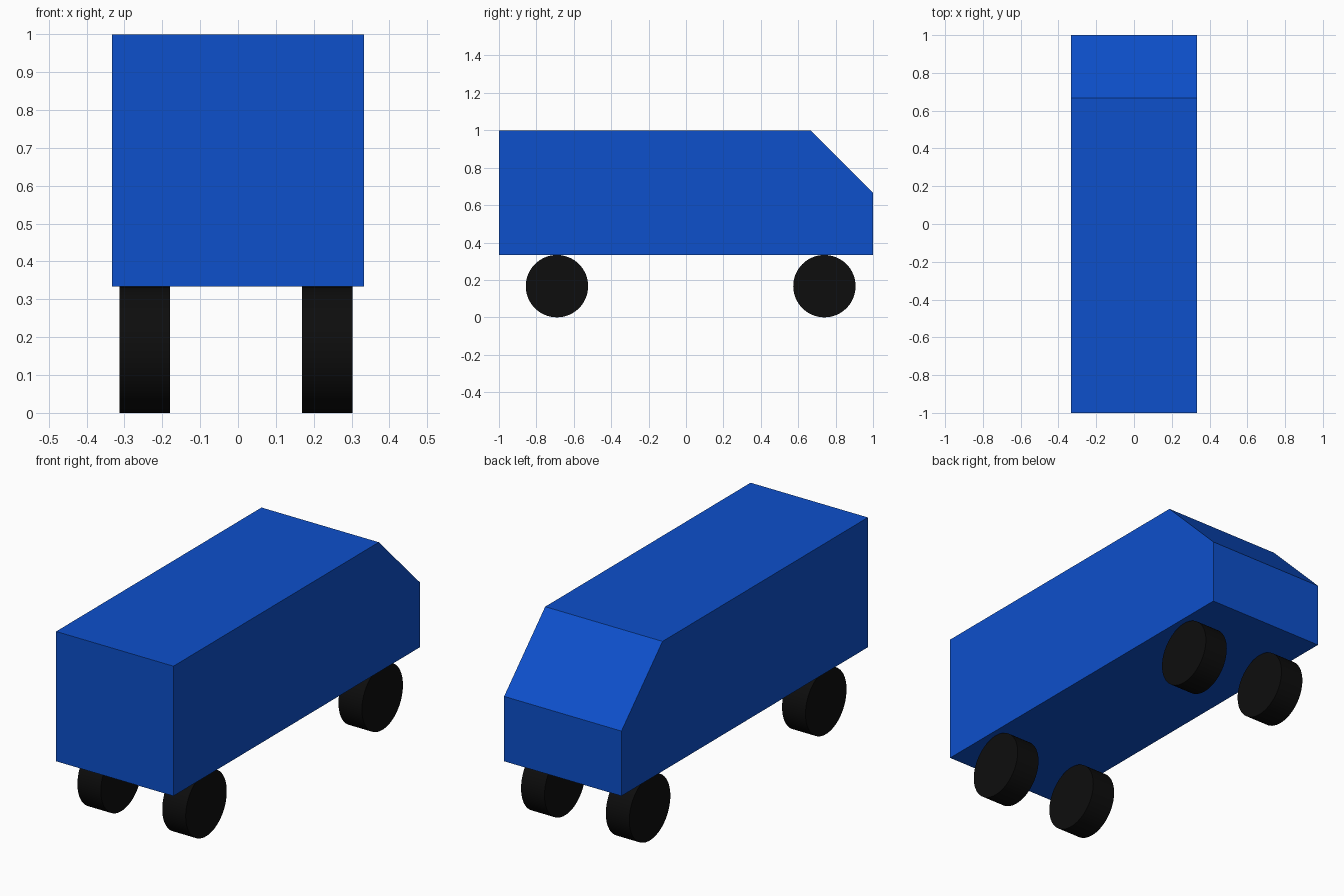
import bpy, bmesh
from math import radians

if "Cube" in bpy.data.objects:
    bpy.data.objects.remove(bpy.data.objects["Cube"])


def material(name, color):
    m = bpy.data.materials.new(name)
    m.diffuse_color = color
    m.use_nodes = True
    m.node_tree.nodes["Principled BSDF"].inputs["Base Color"].default_value = m.diffuse_color
    return m


blue = material("blue_paint", (0.004, 0.08, 0.60, 1))
black = material("black_rubber", (0.004, 0.004, 0.004, 1))

# Van body: side profile (y, z) extruded across the width
T = 1 / 3
profile = [(-1, T), (1, T), (1, 2 * T), (2 * T, 1), (-1, 1)]
bm = bmesh.new()
side = bm.faces.new([bm.verts.new((-T, y, z)) for y, z in profile])
ext = bmesh.ops.extrude_face_region(bm, geom=[side])
moved = [v for v in ext["geom"] if isinstance(v, bmesh.types.BMVert)]
bmesh.ops.translate(bm, verts=moved, vec=(2 * T, 0, 0))
bmesh.ops.recalc_face_normals(bm, faces=bm.faces)
mesh = bpy.data.meshes.new("van_body")
bm.to_mesh(mesh)
bm.free()
mesh.materials.append(blue)
bpy.context.collection.objects.link(bpy.data.objects.new("van_body", mesh))

# Four wheels, axles along x
for end, y in (("blunt_end", -0.69), ("sloped_end", 0.74)):
    for hand, x in (("left", -0.246), ("right", 0.236)):
        bpy.ops.mesh.primitive_cylinder_add(
            vertices=64, radius=T / 2, depth=0.133,
            location=(x, y, T / 2), rotation=(0, radians(90), 0))
        wheel = bpy.context.object
        wheel.name = f"{end}_{hand}_wheel"
        wheel.data.materials.append(black)
        bpy.ops.object.shade_smooth_by_angle(angle=radians(30))
